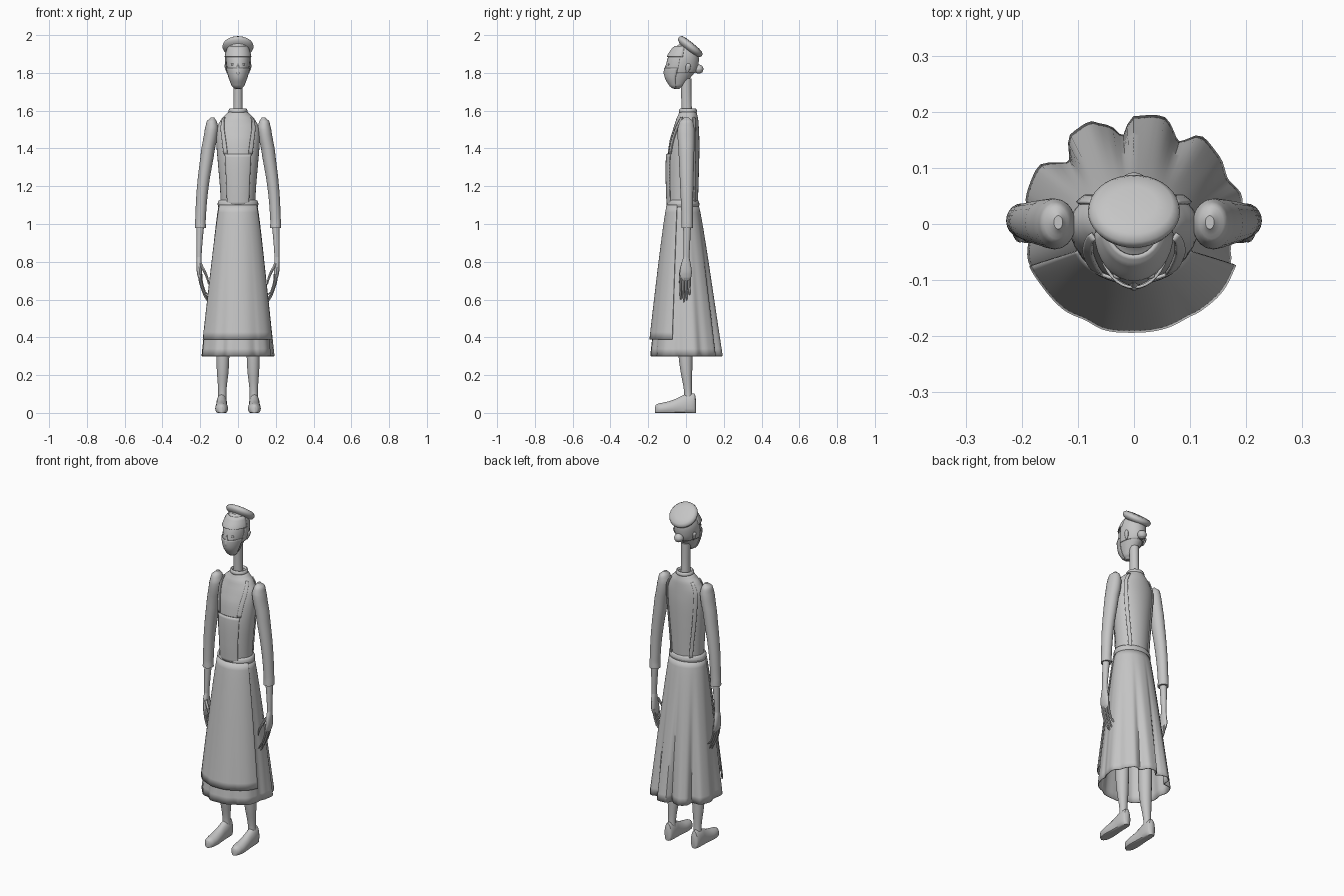
import bpy, math
from math import sin, cos, pi, radians

grey = bpy.data.materials.new("plain_grey")
grey.diffuse_color = (0.56, 0.56, 0.56, 1)


def finish(name, verts, faces, thick=0.0, angle=40):
    me = bpy.data.meshes.new(name)
    me.from_pydata(verts, [], faces)
    me.materials.append(grey)
    ob = bpy.data.objects.new(name, me)
    bpy.context.collection.objects.link(ob)
    bpy.ops.object.select_all(action='DESELECT')
    bpy.context.view_layer.objects.active = ob
    ob.select_set(True)
    bpy.ops.object.mode_set(mode='EDIT')
    bpy.ops.mesh.select_all(action='SELECT')
    bpy.ops.mesh.normals_make_consistent(inside=False)
    bpy.ops.object.mode_set(mode='OBJECT')
    bpy.ops.object.shade_smooth_by_angle(angle=radians(angle))
    if thick:
        mod = ob.modifiers.new("thickness", 'SOLIDIFY')
        mod.thickness = thick
        mod.offset = 0
    return ob


def grid(name, f, nu, nv, closed=False, caps=False, thick=0.0):
    """Surface f(u, v), u and v in 0..1; closed wraps around u."""
    cols = nu if closed else nu + 1
    verts = [f(i / nu, j / nv) for j in range(nv + 1) for i in range(cols)]
    faces = [(j * cols + i, j * cols + (i + 1) % cols,
              (j + 1) * cols + (i + 1) % cols, (j + 1) * cols + i)
             for j in range(nv) for i in range(nu)]
    if caps:
        faces += [tuple(range(cols)), tuple(range(nv * cols, (nv + 1) * cols))]
    return finish(name, verts, faces, thick)


def section(rings, v):
    """Smoothly interpolated ring at v in 0..1."""
    x = v * (len(rings) - 1)
    i = min(int(x), len(rings) - 2)
    t = x - i
    p = [rings[max(0, min(len(rings) - 1, k))] for k in (i - 1, i, i + 1, i + 2)]
    out = [b + .5 * t * (c - a + t * (2*a - 5*b + 4*c - d + t * (3*(b - c) + d - a)))
           for a, b, c, d in zip(*p)]
    out[0] = p[1][0] + t * (p[2][0] - p[1][0])
    return out


def loft(name, rings, s=1, seg=20, sub=4):
    """Stack of ellipses (z, centre x, centre y, radius x, radius y)."""
    def f(u, v):
        z, cx, cy, rx, ry = section(rings, v)
        return s * cx + rx * cos(u * 2 * pi), cy + ry * sin(u * 2 * pi), z
    return grid(name, f, seg, sub * (len(rings) - 1), True, True)


def body(rows):
    """Rows of (z, half width, front y, back y) turned into rings."""
    return [(z, 0, (a + b) / 2, w, (b - a) / 2) for z, w, a, b in rows]


def patch(name, rings, path, half, off, thick, n=16):
    """Cloth strip on a body; path rows are (height, angle in degrees)."""
    def f(u, v):
        z, ang = section(path, v)
        lo, hi = 0.0, 1.0
        for _ in range(20):
            mid = (lo + hi) / 2
            lo, hi = (mid, hi) if (section(rings, mid)[0] - z) * (rings[-1][0] - rings[0][0]) < 0 else (lo, mid)
        _, cx, cy, rx, ry = section(rings, lo)
        a = radians(ang + (u * 2 - 1) * half)
        return cx + (rx + off) * cos(a), cy + (ry + off) * sin(a), z
    return grid(name, f, n, 16, thick=thick)


# Torso, collar, neck
torso = body([(1.07, .09, -.095, .062), (1.2, .096, -.1, .066), (1.34, .108, -.1, .07),
              (1.44, .115, -.087, .071), (1.51, .112, -.066, .068), (1.56, .085, -.05, .064),
              (1.59, .055, -.036, .056), (1.6, .042, -.03, .05)])
loft("torso", torso, seg=32)
loft("neck", [(1.56, 0, .005, .026, .028), (1.66, 0, .002, .024, .027), (1.77, 0, 0, .025, .028)])


def ring_band(name, z, cy, rx, ry, r, h):
    grid(name, lambda u, v: ((rx + r * cos(v * 2 * pi)) * cos(u * 2 * pi),
                             cy + (ry + r * cos(v * 2 * pi)) * sin(u * 2 * pi),
                             z + h * sin(v * 2 * pi)), 32, 12, True)


ring_band("collar", 1.598, .01, .042, .04, .008, .013)
ring_band("waistband", 1.105, -.016, .096, .075, .012, .022)

# Bib and shoulder straps of the apron
patch("bib", torso, [(1.1, 270), (1.37, 270)], 37, .004, .006)
for s, side in ((1, "right"), (-1, "left")):
    patch(side + "_front_strap", torso, [(1.37, 270 + s * 35), (1.46, 270 + s * 40),
          (1.52, 270 + s * 47), (1.565, 270 + s * 60)], 6, .004, .006, 4)
    patch(side + "_back_strap", torso, [(1.1, 90 - s * 42), (1.3, 90 - s * 48),
          (1.48, 90 - s * 52), (1.565, 90 - s * 55)], 6, .004, .006, 4)

# Skirt with a folded hem, apron over its front
hem = [(.185, 0), (.19, .05), (.165, .08), (.15, .12), (.12, .155), (.08, .145), (.05, .19),
       (0, .19), (-.02, .155), (-.05, .175), (-.08, .18), (-.11, .16), (-.115, .11), (-.17, .1),
       (-.19, .05), (-.18, 0), (-.185, -.07), (-.155, -.11), (-.12, -.15), (-.08, -.16),
       (-.05, -.185), (0, -.185), (.05, -.18), (.09, -.155), (.11, -.15), (.15, -.12),
       (.17, -.07), (.17, -.04)]
polar = [(math.atan2(y, x) % (2 * pi), math.hypot(x, y)) for x, y in hem]
polar.append((2 * pi, polar[0][1]))


def hem_radius(a):
    a %= 2 * pi
    for (a0, r0), (a1, r1) in zip(polar, polar[1:]):
        if a0 <= a <= a1:
            t = (a - a0) / (a1 - a0)
            return r0 + (r1 - r0) * t * t * (3 - 2 * t)
    return polar[0][1]


def skirt_point(a, t, fold=1.0, off=0.0):
    k, w = t ** .85, fold * t ** 1.6
    c, s, r = cos(a), sin(a), hem_radius(a)
    x = c * (.1 + .085 * k + off) + (r - .185) * c * w
    y = -.015 * (1 - k) + s * (.08 + .1 * k + off) + (r - .18) * s * w
    return x, y, 1.1 - .8 * t


grid("skirt", lambda u, v: skirt_point(u * 2 * pi, v), 112, 20, True, thick=.005)
grid("apron", lambda u, v: skirt_point(radians(202 + 136 * u), v * .89, .45, .005 + .012 * v),
     48, 18, thick=.006)

# Head, hair, face mask
head = body([(1.715, .012, -.062, -.035), (1.732, .028, -.082, -.012), (1.77, .043, -.104, .02),
             (1.81, .055, -.11, .05), (1.85, .062, -.104, .06), (1.89, .062, -.092, .06),
             (1.93, .05, -.066, .045), (1.95, .03, -.04, .02)])
loft("head", head, seg=28)
patch("face_mask", head, [(1.72, 270), (1.75, 270), (1.79, 270), (1.825, 270)], 78, .004, .005)
patch("hair", head, [(1.8, 90), (1.83, 90), (1.88, 90), (1.94, 90)], 100, .004, .005, 28)
patch("fringe", head, [(1.885, 270), (1.91, 270), (1.94, 270)], 90, .005, .006)
loft("nose", [(1.78, 0, -.105, .008, .008), (1.8, 0, -.108, .01, .011),
              (1.825, 0, -.106, .007, .008), (1.85, 0, -.1, .004, .005)], seg=12)
loft("hair_bun", [(1.796, 0, .067, .006, .006), (1.803, 0, .067, .019, .019),
                  (1.82, 0, .067, .026, .025), (1.837, 0, .067, .019, .019),
                  (1.844, 0, .067, .006, .006)])
for s, side in ((1, "right"), (-1, "left")):
    loft(side + "_eye", [(1.838, .026, -.09, .004, .003), (1.842, .026, -.091, .011, .007),
         (1.848, .026, -.091, .011, .007), (1.852, .026, -.09, .004, .003)], s, 12)
    loft(side + "_ear", [(1.8, .056, .005, .004, .005), (1.82, .06, .01, .008, .012),
         (1.84, .064, .012, .008, .013), (1.85, .063, .012, .003, .006)], s, 12)
    grid(side + "_mask_tie", lambda u, v: (
        s * (.058 + .004 * sin(v * pi)) * cos(v * 1.35), -.03 + .09 * v,
        1.817 + .012 * v + .006 * u), 1, 12, thick=.004)

# Tilted flat cap
tilt = radians(39)
cap_profile = [(.001, .024), (.04, .023), (.066, .019), (.077, .009), (.079, 0),
               (.074, -.011), (.062, -.018), (.055, -.022), (.052, -.036), (.001, -.038)]


def cap_point(u, v):
    r, h = cap_profile[round(v * 9)]
    x, y = r * 1.04 * cos(u * 2 * pi), r * sin(u * 2 * pi)
    return x, .022 + y * cos(tilt) + h * sin(tilt), 1.938 - y * sin(tilt) + h * cos(tilt)


grid("cap", cap_point, 36, 9, True, True)

# Arms, hands, legs, shoes
for s, side in ((1, "right"), (-1, "left")):
    loft(side + "_sleeve", [(1.565, .135, .003, .008, .012), (1.545, .139, .002, .026, .034),
         (1.5, .14, 0, .036, .045), (1.4, .158, .002, .036, .042), (1.2, .186, .004, .031, .035),
         (1.03, .198, .006, .028, .03), (.98, .199, .006, .029, .031)], s)
    loft(side + "_forearm", [(1.02, .199, .006, .021, .021), (.9, .204, .004, .016, .018),
         (.82, .206, .002, .013, .016)], s)
    loft(side + "_palm", [(.83, .206, .002, .013, .015), (.79, .206, 0, .014, .025),
         (.745, .204, -.001, .014, .032), (.715, .2, -.002, .011, .029),
         (.7, .197, -.002, .006, .02)], s, 16)
    for i, tip in enumerate((.6, .585, .59, .62)):
        y = -.025 + .0155 * i
        x = .204 - .004 * abs(i - 1)
        loft(side + "_finger_%d" % (i + 1), [(.735, x, y, .007, .007),
             (.69, x - .004, y - .002, .0065, .0065), (.645, x - .018, y - .003, .006, .006),
             ((tip + .645) / 2, x - .03, y - .003, .0055, .0055),
             (tip, x - .045, y - .003, .003, .003)], s, 8, 2)
    loft(side + "_thumb", [(.79, .198, -.018, .008, .008), (.75, .178, -.028, .008, .007),
         (.71, .162, -.032, .006, .006), (.68, .156, -.032, .003, .003)], s, 8, 3)
    loft(side + "_leg", [(.8, .075, -.005, .045, .045), (.5, .078, -.003, .038, .04),
         (.32, .08, -.003, .035, .038), (.22, .081, .002, .031, .031),
         (.12, .083, .01, .022, .021), (.06, .084, .012, .022, .022)], s)
    # Rows of (y, half width, top height), flat on the ground
    shoe = [(.053, .01, .07), (.047, .021, .1), (.03, .027, .102), (0, .029, .1), (-.03, .029, .086),
            (-.07, .032, .068), (-.11, .034, .057), (-.145, .028, .05), (-.16, .017, .042),
            (-.165, .006, .03)]

    def shoe_point(u, v):
        y, w, top = section(shoe, v)
        a = u * 2 * pi
        return (s * (.086 + .001 * v) + w * cos(a), y, max(0, top * (.4 + .6 * sin(a))))
    grid(side + "_shoe", shoe_point, 20, 27, True, True)
